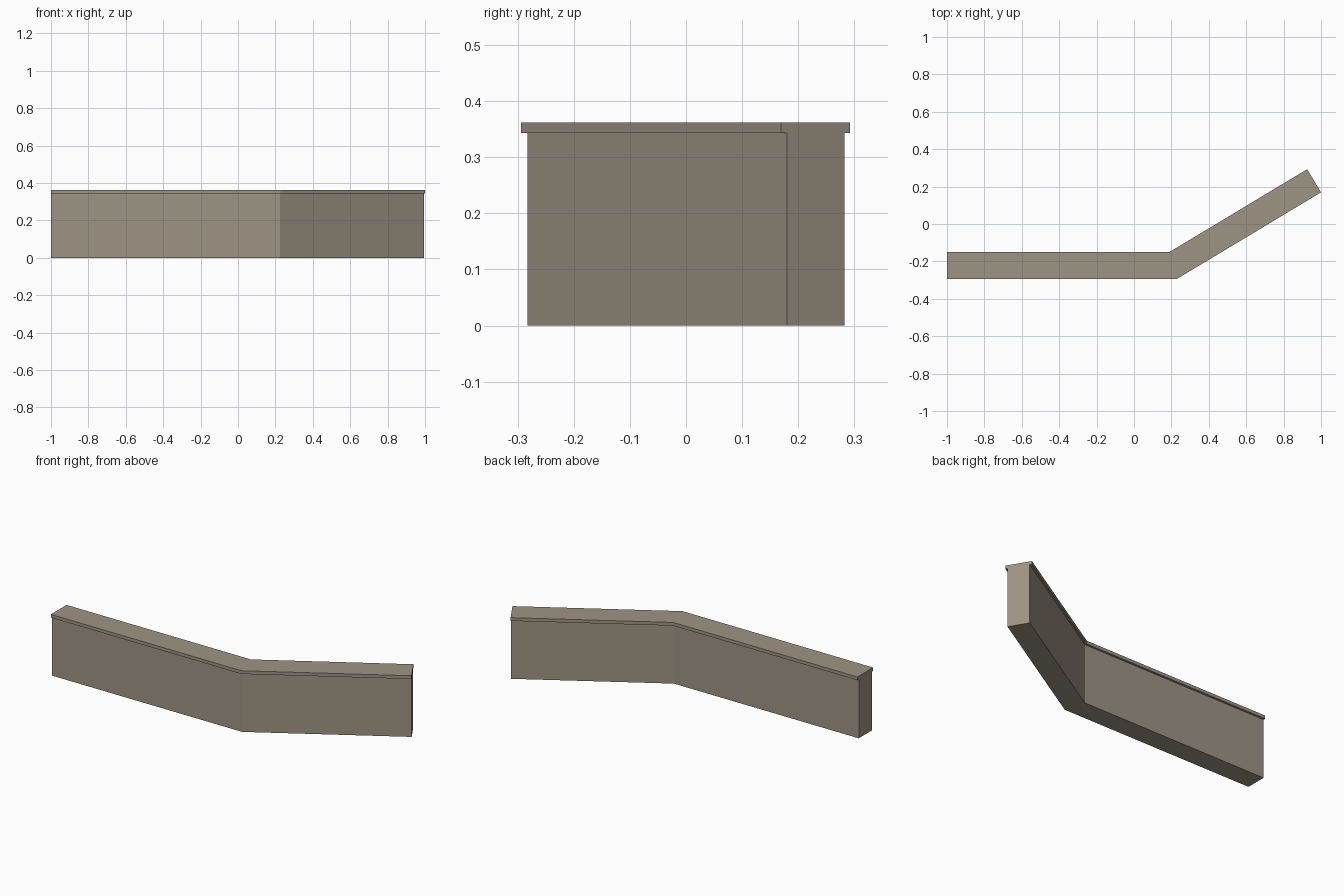
import bpy, bmesh, math
from mathutils import Vector

if "Cube" in bpy.data.objects:
    bpy.data.objects.remove(bpy.data.objects["Cube"])

stone = bpy.data.materials.new("warm grey stone")
stone.diffuse_color = (0.34, 0.295, 0.23, 1)
stone.use_nodes = True
stone.node_tree.nodes["Principled BSDF"].inputs["Base Color"].default_value = stone.diffuse_color

# Centre line of the wall, bending once
ANGLE = math.radians(31)
START, BEND, END = Vector((-1, -0.2225)), Vector((0.208, -0.2225)), Vector((0.963, 0.231))


def wall_strip(name, half, z0, z1):
    """Extrude a mitred strip of the given half width along the centre line."""
    offsets = [(START, Vector((0, half))),
               (BEND, Vector((-half * math.tan(ANGLE / 2), half))),
               (END, Vector((-half * math.sin(ANGLE), half * math.cos(ANGLE))))]
    outline = [p - o for p, o in offsets] + [p + o for p, o in reversed(offsets)]
    bm = bmesh.new()
    base = bm.faces.new([bm.verts.new((p.x, p.y, z0)) for p in outline])
    top = bmesh.ops.extrude_face_region(bm, geom=[base], use_keep_orig=True)["geom"]
    bmesh.ops.translate(bm, vec=(0, 0, z1 - z0),
                        verts=[g for g in top if isinstance(g, bmesh.types.BMVert)])
    bmesh.ops.recalc_face_normals(bm, faces=bm.faces)
    mesh = bpy.data.meshes.new(name)
    bm.to_mesh(mesh)
    bm.free()
    mesh.materials.append(stone)
    bpy.context.collection.objects.link(bpy.data.objects.new(name, mesh))


# Wall body and its slightly wider coping
wall_strip("wall_body", 0.06, 0, 0.343)
wall_strip("wall_coping", 0.072, 0.343, 0.362)
